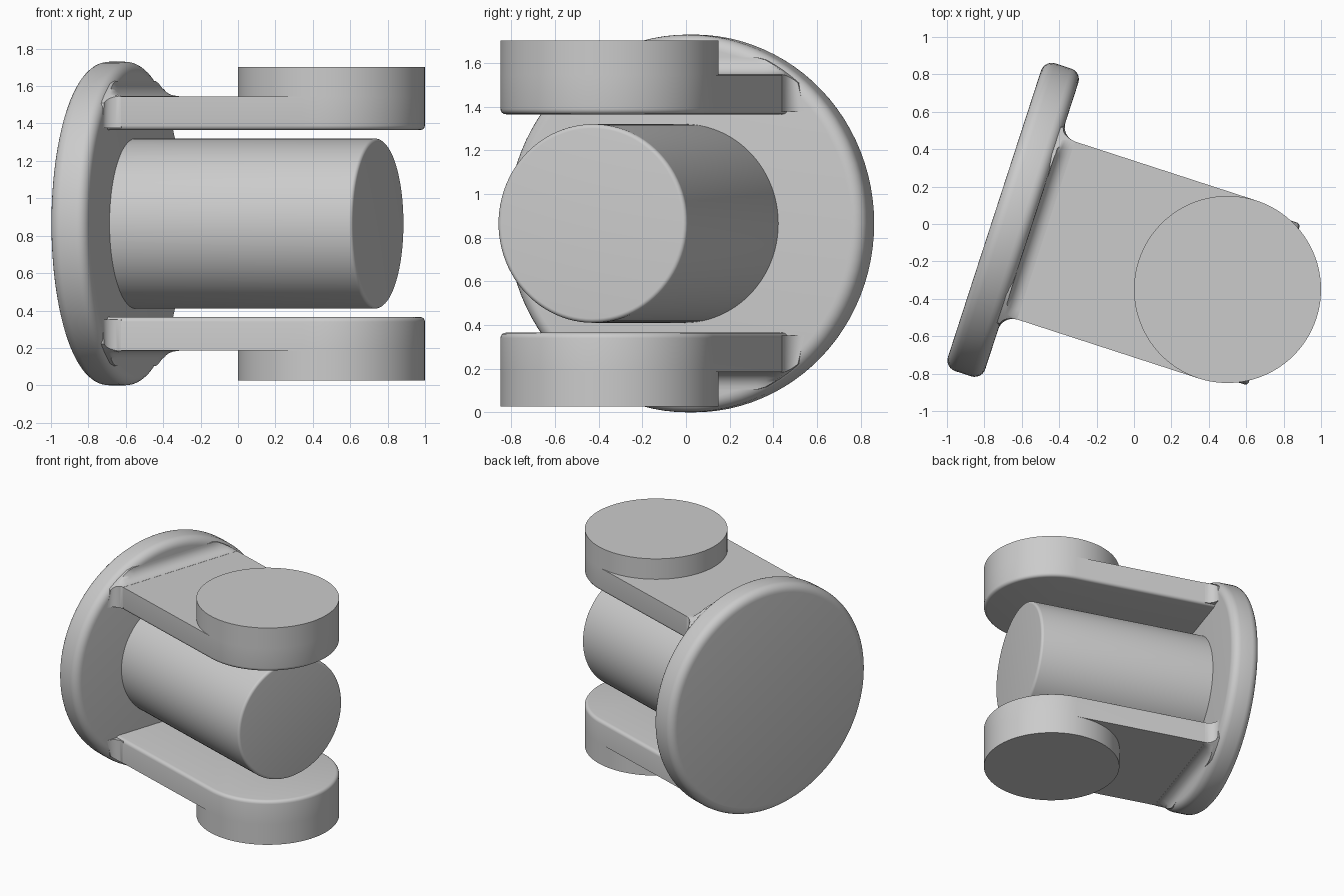
import bpy, bmesh
from math import sin, cos, pi, radians, hypot
from mathutils import Matrix

cube = bpy.data.objects.get("Cube")
if cube:
    bpy.data.objects.remove(cube, do_unlink=True)

grey = bpy.data.materials.new("plain grey")
grey.use_nodes = True
grey.diffuse_color = (0.6, 0.6, 0.6, 1)
grey.node_tree.nodes["Principled BSDF"].inputs["Base Color"].default_value = (0.6, 0.6, 0.6, 1)

# Working frame: x runs along the pin, y across it, origin between the bosses
FRAME = Matrix.Translation((0.5, -0.35, 0.865)) @ Matrix.Rotation(radians(-18), 4, 'Z')
SEGS = 96
BACK, FACE = -1.31, -1.1       # flange faces along the pin
FLANGE_R, PIN_R, BOSS_R = 0.865, 0.455, 0.5
INNER, OUTER, TOP = 0.5, 0.68, 0.838   # arm and boss heights from the middle


def finish(bm, name, side=1):
    """Place the part in the frame, flipped for the lower side."""
    bm.transform(FRAME @ Matrix.Diagonal((1, 1, side, 1)))
    bmesh.ops.recalc_face_normals(bm, faces=bm.faces)
    mesh = bpy.data.meshes.new(name)
    bm.to_mesh(mesh)
    bm.free()
    mesh.materials.append(grey)
    obj = bpy.data.objects.new(name, mesh)
    bpy.context.collection.objects.link(obj)
    bpy.ops.object.select_all(action='DESELECT')
    obj.select_set(True)
    bpy.context.view_layer.objects.active = obj
    bpy.ops.object.shade_smooth_by_angle(angle=radians(35))


def loft(rings, name, side=1):
    """Skin closed rings of points and cap both ends."""
    bm = bmesh.new()
    rows = [[bm.verts.new(p) for p in ring] for ring in rings]
    n = len(rows[0])
    for a, b in zip(rows, rows[1:]):
        for i in range(n):
            j = (i + 1) % n
            bm.faces.new((a[i], a[j], b[j], b[i]))
    bm.faces.new(rows[0])
    bm.faces.new(rows[-1])
    finish(bm, name, side)


def round_bar(x0, x1, radius, r0, r1, name):
    """Round bar along x with its two rims rounded by r0 and r1."""
    profile = []
    steps = [k * pi / 12 for k in range(7)]
    for t in steps if r0 else [pi / 2]:
        profile.append((x0 + r0 * (1 - cos(t)), radius - r0 * (1 - sin(t))))
    for t in reversed(steps):
        profile.append((x1 - r1 * (1 - cos(t)), radius - r1 * (1 - sin(t))))
    loft([[(x, r * cos(2 * pi * i / SEGS), r * sin(2 * pi * i / SEGS))
           for i in range(SEGS)] for x, r in profile], name)


# Flange and pin
round_bar(BACK, FACE, FLANGE_R, 0.06, 0.06, "flange")
round_bar(FACE - 0.02, 0.262, PIN_R, 0, 0.02, "pin")


def arm_outline():
    """Straight sides from the flange, ending in a half circle."""
    pts = [(BOSS_R * cos(a), BOSS_R * sin(a))
           for a in (-pi / 2 + 2 * pi * i / SEGS for i in range(SEGS // 2 + 1))]
    return pts + [(FACE - 0.05, BOSS_R), (FACE - 0.05, -BOSS_R)]


def arm_rings():
    rings, r = [], 0.025
    outline = arm_outline()
    for k in range(5):
        t = k * pi / 8
        inset = r * (1 - sin(t))
        s = 1 - inset / BOSS_R
        z = INNER + r * (1 - cos(t))
        rings.append([(x * s if x > 0 else x, y * s, z) for x, y in outline])
    rings.append([(x, y, OUTER) for x, y in outline])
    return rings


def fillet_ring(x, grow):
    """Arm section widened by grow on its sides and outer face."""
    half = [(BOSS_R + grow, INNER + 0.012)]
    half += [(BOSS_R + grow * cos(a), OUTER + grow * sin(a))
             for a in (k * pi / 12 for k in range(7))]
    half += [(BOSS_R * (1 - k / 10), OUTER + grow) for k in range(1, 10)]
    ring = half + [(0, OUTER + grow)] + [(-y, z) for y, z in reversed(half)]
    pts = []
    for y, z in ring:
        s = min(1, 0.846 / hypot(y, z))     # keep inside the flange rim
        pts.append((x, y * s, z * s))
    return pts


FILLET = 0.08
for side, label in ((1, "upper"), (-1, "lower")):
    loft(arm_rings(), label + "_arm", side)

    # Boss on the outside of the arm end
    circle = [(BOSS_R * cos(2 * pi * i / SEGS), BOSS_R * sin(2 * pi * i / SEGS))
              for i in range(SEGS)]
    loft([[(x, y, z) for x, y in circle] for z in (OUTER, TOP)], label + "_boss", side)

    # Concave blend from arm into flange
    rings = []
    for k in range(9):
        t = k * pi / 16
        rings.append(fillet_ring(FACE + FILLET * (1 - sin(t)),
                                 0.001 + FILLET * (1 - cos(t))))
    rings.append(fillet_ring(FACE - 0.06, FILLET))
    loft(rings, label + "_arm_fillet", side)
